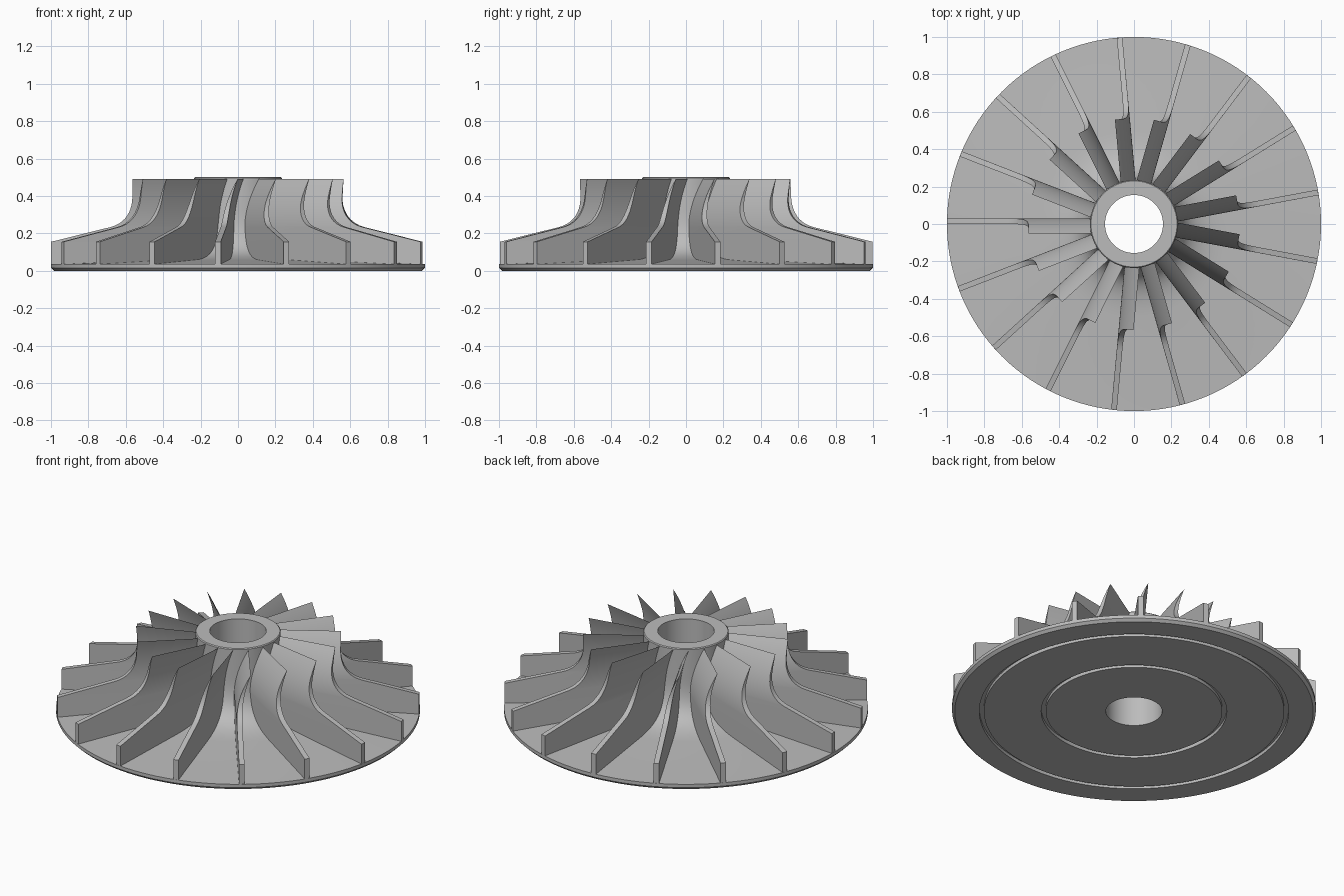
import bpy, bmesh, math
from mathutils import Matrix

if "Cube" in bpy.data.objects:
    bpy.data.objects.remove(bpy.data.objects["Cube"])

metal = bpy.data.materials.new("grey_metal")
metal.use_nodes = True
GREY = (0.5, 0.5, 0.5, 1)
metal.diffuse_color = GREY
metal.node_tree.nodes["Principled BSDF"].inputs["Base Color"].default_value = GREY


def finish(bm, name, angle=30):
    bmesh.ops.recalc_face_normals(bm, faces=bm.faces)
    mesh = bpy.data.meshes.new(name)
    bm.to_mesh(mesh)
    bm.free()
    mesh.materials.append(metal)
    obj = bpy.data.objects.new(name, mesh)
    bpy.context.collection.objects.link(obj)
    bpy.ops.object.select_all(action="DESELECT")
    obj.select_set(True)
    bpy.context.view_layer.objects.active = obj
    bpy.ops.object.shade_smooth_by_angle(angle=math.radians(angle))
    return obj


def bezier(a, b, c, d, steps):
    pts = []
    for i in range(steps + 1):
        t = i / steps
        w = ((1 - t) ** 3, 3 * t * (1 - t) ** 2, 3 * t * t * (1 - t), t ** 3)
        pts.append(tuple(sum(k * p[n] for k, p in zip(w, (a, b, c, d))) for n in (0, 1)))
    return pts


# Backplate and hub: one closed profile (radius, height) turned about z
def groove(radius, width=0.025, depth=0.02):
    return [(radius, 0), (radius, depth), (radius + width, depth), (radius + width, 0)]


fillet = bezier((0.235, 0.32), (0.235, 0.13), (0.3, 0.07), (0.5, 0.058), 14)
profile = ([(0.155, 0)] + groove(0.485) + groove(0.825)
           + [(0.985, 0), (1, 0.015), (1, 0.035)]
           + fillet[::-1] + [(0.235, 0.495), (0.23, 0.5), (0.155, 0.5)])
bm = bmesh.new()
verts = [bm.verts.new((r, 0, z)) for r, z in profile]
edges = [bm.edges.new((v, verts[(i + 1) % len(verts)])) for i, v in enumerate(verts)]
bmesh.ops.spin(bm, geom=verts + edges, cent=(0, 0, 0), axis=(0, 0, 1),
               angle=math.tau, steps=128, use_merge=True)
bmesh.ops.remove_doubles(bm, verts=bm.verts, dist=0.0001)
finish(bm, "hub_and_backplate")

# Blades: stations (outer radius, height) from the rim to the hooked, pointed tip
BLADES, THICK, HOOK = 17, 0.03, 0.05
TIP, BEND = 0.49, 0.22
shroud = [(0.999, 0.02), (0.999, 0.155)]
shroud += bezier((0.68, 0.234), (0.6, 0.255), (0.567, 0.32), (0.565, 0.39), 10)
shroud += [(0.565, 0.39 + (TIP - 0.39) * i / 5) for i in range(1, 6)]


def lean(z):
    return max(0, (z - BEND) / (TIP - BEND)) ** 2


def blade(bm, angle):
    turn = Matrix.Rotation(angle, 4, "Z")
    rows = []
    for r, z in shroud:
        back = -THICK + (THICK + HOOK) * lean(z)
        front = HOOK * lean(z)
        corners = [(0.22, back, z), (r, back, z), (r, front, z), (0.22, front, z)]
        rows.append([bm.verts.new(c) for c in corners])
    for low, high in zip(rows, rows[1:]):
        for i in range(4):
            j = (i + 1) % 4
            bm.faces.new((low[i], low[j], high[j], high[i]))
    bm.faces.new(rows[0])
    new = [v for row in rows for v in row]
    bmesh.ops.transform(bm, matrix=turn, verts=new)


bm = bmesh.new()
for k in range(BLADES):
    blade(bm, math.pi + k * math.tau / BLADES)
bmesh.ops.remove_doubles(bm, verts=bm.verts, dist=0.0002)
finish(bm, "blades", 25)
